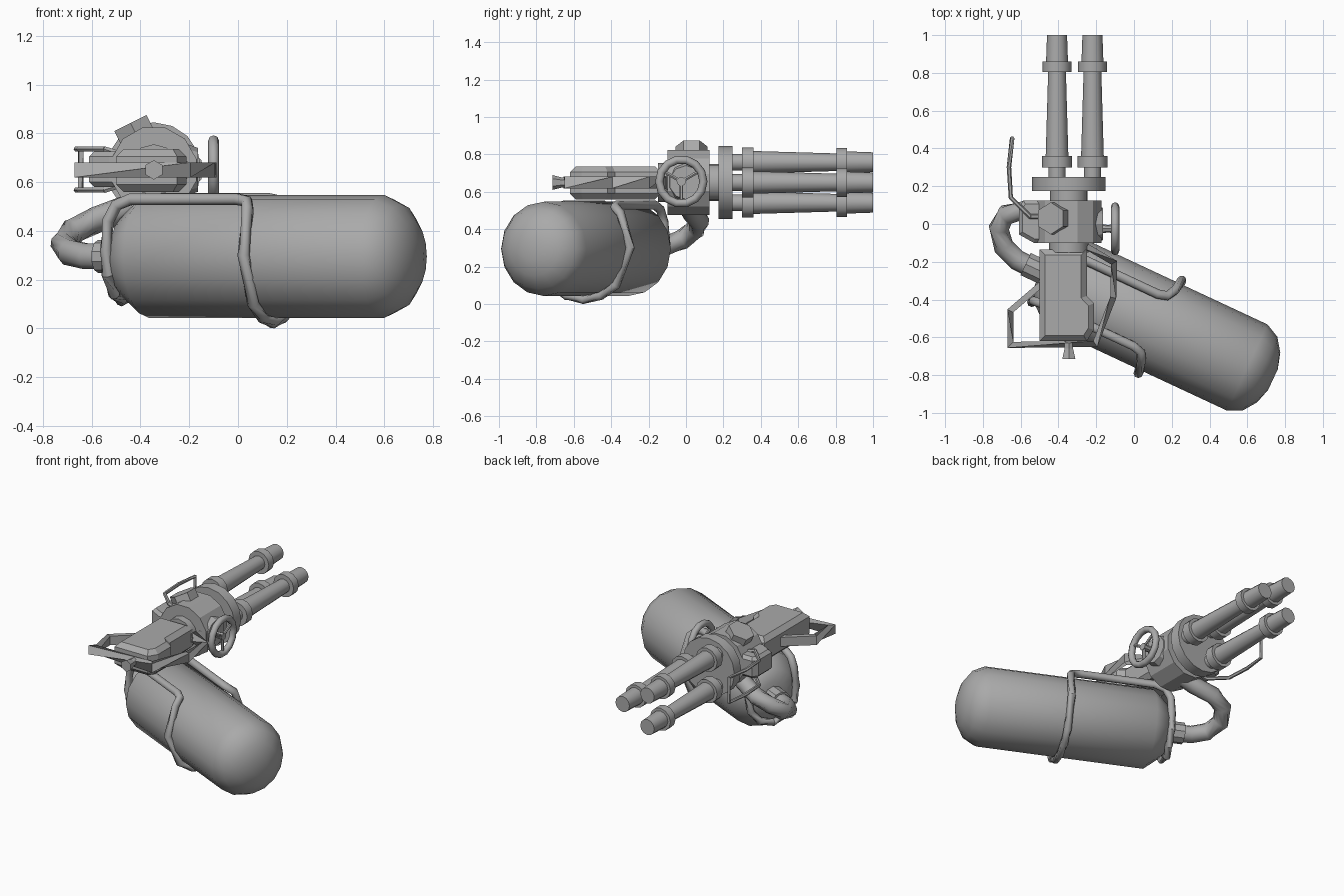
import bpy, bmesh, math
from mathutils import Vector, Matrix

if "Cube" in bpy.data.objects:
    bpy.data.objects.remove(bpy.data.objects["Cube"])

steel = bpy.data.materials.new("grey_steel")
steel.diffuse_color = (0.4, 0.4, 0.4, 1)
steel.use_nodes = True
steel.node_tree.nodes["Principled BSDF"].inputs["Base Color"].default_value = steel.diffuse_color


def finish(name, bm, smooth=True, angle=35):
    bmesh.ops.recalc_face_normals(bm, faces=bm.faces)
    me = bpy.data.meshes.new(name)
    bm.to_mesh(me)
    bm.free()
    me.materials.append(steel)
    ob = bpy.data.objects.new(name, me)
    bpy.context.collection.objects.link(ob)
    if smooth:
        bpy.ops.object.select_all(action='DESELECT')
        ob.select_set(True)
        bpy.context.view_layer.objects.active = ob
        bpy.ops.object.shade_smooth_by_angle(angle=math.radians(angle))
    return ob


def lathe(name, origin, axis, profile, sides=16, smooth=True, turn=0.0, angle=35):
    """Revolve (distance, radius) pairs about an axis and cap both ends."""
    axis = Vector(axis).normalized()
    u = Vector((0, 0, 1)) if abs(axis.z) < 0.9 else Vector((0, 1, 0))
    u = (u - axis * u.dot(axis)).normalized()
    w = axis.cross(u)
    bm = bmesh.new()
    rings = []
    for d, r in profile:
        rings.append([bm.verts.new(Vector(origin) + axis * d + r * (
            u * math.cos(turn + math.tau * i / sides) + w * math.sin(turn + math.tau * i / sides)))
            for i in range(sides)])
    for a, b in zip(rings, rings[1:]):
        for i in range(sides):
            j = (i + 1) % sides
            bm.faces.new((a[i], a[j], b[j], b[i]))
    bm.faces.new(rings[0])
    bm.faces.new(rings[-1])
    return finish(name, bm, smooth, angle)


def sweep(name, points, sx, sz=None, closed=False, sides=8, smooth=True):
    """Sweep a round (sx) or rectangular (sx by sz) section along points."""
    pts = [Vector(p) for p in points]
    n = len(pts)
    bm = bmesh.new()
    rings, ref = [], Vector((0, 0, 1))
    for i, p in enumerate(pts):
        a = pts[i - 1] if i or closed else p
        b = pts[(i + 1) % n] if i < n - 1 or closed else p
        din, dout = (p - a), (b - p)
        t = (din.normalized() + dout.normalized()).normalized()
        side = t.cross(ref)
        if side.length < 0.2:
            side = t.cross(Vector((1, 0, 0)))
        if rings and sz is None:
            side = prev - t * prev.dot(t)
        side.normalize()
        prev = side
        up = side.cross(t)
        if sz:
            cos = t.dot(dout.normalized() if dout.length else din.normalized())
            k = sx / max(cos, 0.5)
            sec = [(-k, -sz), (k, -sz), (k, sz), (-k, sz)]
        else:
            sec = [(sx * math.cos(math.tau * j / sides), sx * math.sin(math.tau * j / sides))
                   for j in range(sides)]
        rings.append([bm.verts.new(p + side * x + up * y) for x, y in sec])
    m = len(rings[0])
    for i in range(n if closed else n - 1):
        a, b = rings[i], rings[(i + 1) % n]
        # match the closest corner so a closed sweep joins without a twist
        off = min(range(m), key=lambda o: (a[0].co - b[o].co).length)
        for j in range(m):
            bm.faces.new((a[j], a[(j + 1) % m], b[(j + 1 + off) % m], b[(j + off) % m]))
    if not closed:
        bm.faces.new(rings[0])
        bm.faces.new(rings[-1])
    return finish(name, bm, smooth, 50)


def prism(name, outline, z0, z1, bevel=0.0):
    """Extrude an (x, y) outline upward, with optional chamfer on the top and bottom rims."""
    bm = bmesh.new()
    face = bm.faces.new([bm.verts.new((x, y, z0)) for x, y in outline])
    res = bmesh.ops.extrude_face_region(bm, geom=[face])
    for v in res["geom"]:
        if isinstance(v, bmesh.types.BMVert):
            v.co.z = z1
    if bevel:
        edges = [e for e in bm.edges if abs(e.verts[0].co.z - e.verts[1].co.z) < 1e-6]
        bmesh.ops.bevel(bm, geom=edges, offset=bevel, segments=1, affect='EDGES')
    return finish(name, bm, False)


# tank frame: s along the tank, v across it, z up
AX, NX = Vector((0.906, -0.423, 0)), Vector((0.423, 0.906, 0))


def tank(s, v, z):
    return AX * s + NX * (v - 0.435) + Vector((0, 0, z))


# tank with domed end and chamfered rear
lathe("tank", tank(0, 0, 0.295), AX,
      [(-0.33, 0.10), (-0.30, 0.17), (-0.20, 0.252), (0.865, 0.252), (0.94, 0.215),
       (0.99, 0.145), (1.015, 0.06)], 16, angle=55)
lathe("tank_outlet", tank(0, 0, 0.295), AX, [(-0.43, 0.068), (-0.31, 0.068)], 10)

# tube cradle round the tank, mirrored across its axis
half = [(-0.325, 0.0, 0.115), (-0.315, 0.09, 0.14), (-0.315, 0.155, 0.22), (-0.315, 0.17, 0.32),
        (-0.31, 0.16, 0.44), (-0.275, 0.155, 0.505), (-0.21, 0.152, 0.53), (0.27, 0.152, 0.53),
        (0.32, 0.165, 0.52), (0.345, 0.21, 0.485), (0.355, 0.272, 0.30), (0.36, 0.19, 0.10),
        (0.36, 0.10, 0.045), (0.36, 0.0, 0.024)]
loop = half + [(s, -v, z) for s, v, z in reversed(half[1:-1])]
sweep("tank_cradle", [tank(*p) for p in loop], 0.025, closed=True)

# feed hose from the tank to the housing
sweep("feed_hose", [(-0.55, -0.225, 0.295), (-0.62, -0.19, 0.295), (-0.69, -0.12, 0.31),
                    (-0.715, -0.02, 0.345), (-0.675, 0.05, 0.40), (-0.58, 0.07, 0.445),
                    (-0.46, 0.03, 0.49), (-0.38, 0.01, 0.53)], 0.055, sides=10)

# housing with side block, bolt and wheel boss
CX, CZ = -0.345, 0.65
lathe("housing", (CX, 0, CZ), (0, 1, 0), [(-0.10, 0.18), (0.125, 0.18)], 12, False, math.pi / 12)
prism("side_block", [(-0.45, -0.10), (-0.53, -0.10), (-0.61, -0.055), (-0.61, 0.09),
                     (-0.585, 0.125), (-0.45, 0.125)], 0.58, 0.725, 0.02)
lathe("top_bolt", (CX, 0.03, CZ), (-0.45, 0, 0.9), [(0.14, 0.085), (0.215, 0.085)], 6, False, math.pi / 6)
lathe("wheel_boss", (0, 0, CZ), (1, 0, 0), [(-0.22, 0.11), (-0.165, 0.09)], 10, False)

# handwheel
HUB = Vector((-0.10, -0.025, 0.655))
ring = [HUB + Vector((0, 0.118 * math.cos(math.tau * i / 14), 0.118 * math.sin(math.tau * i / 14)))
        for i in range(14)]
sweep("handwheel_rim", ring, 0.022, closed=True)
for i in range(3):
    a = math.pi / 2 + math.tau * i / 3 + 1.05
    sweep(f"handwheel_spoke_{i + 1}",
          [HUB, HUB + Vector((0, 0.115 * math.cos(a), 0.115 * math.sin(a)))], 0.010, sides=6)
lathe("handwheel_shaft", HUB, (1, 0, 0), [(-0.10, 0.03), (-0.04, 0.02), (0.01, 0.025)], 8)

# barrel carrier
lathe("barrel_carrier", (CX, 0, CZ), (0, 1, 0),
      [(0.10, 0.10), (0.175, 0.10), (0.175, 0.195), (0.248, 0.195)], 16)

# three barrels with collars
for i in range(3):
    a = math.tau * i / 3
    lathe(f"barrel_{i + 1}", (CX + 0.125 * math.cos(a), 0, CZ + 0.125 * math.sin(a)), (0, 1, 0),
          [(0.24, 0.045), (0.30, 0.045), (0.30, 0.08), (0.36, 0.08), (0.36, 0.06), (0.805, 0.047),
           (0.805, 0.077), (0.86, 0.077), (0.86, 0.058), (1.0, 0.053)], 12)

# receiver with a bulge on its right side
prism("receiver", [(-0.50, -0.135), (-0.50, -0.62), (-0.25, -0.62), (-0.212, -0.56),
                   (-0.212, -0.42), (-0.25, -0.38), (-0.25, -0.135)], 0.56, 0.735, 0.03)
lathe("receiver_neck", (CX, 0, CZ), (0, 1, 0), [(-0.15, 0.105), (-0.09, 0.105)], 12)

# flat guard rail round the receiver
sweep("guard_rail", [(-0.25, -0.12, CZ), (-0.105, -0.205, CZ), (-0.11, -0.39, CZ), (-0.205, -0.635, CZ),
                     (-0.655, -0.64, CZ), (-0.655, -0.46, CZ), (-0.48, -0.31, CZ)],
      0.016, 0.031, smooth=False)
lathe("rear_knob", (CX, 0, CZ), (0, 1, 0), [(-0.715, 0.04), (-0.66, 0.026), (-0.61, 0.026)], 6, False)

# carrying handle, a bent loop beside the barrels
leg = [(-0.545, 0.035), (-0.652, 0.14), (-0.662, 0.30), (-0.645, 0.455)]
sweep("side_handle", [(x, y, 0.735) for x, y in leg] + [(x, y, 0.567) for x, y in reversed(leg)],
      0.012, sides=6)
for z in (0.735, 0.567):
    sweep("handle_mount", [(-0.55, 0.04, z), (-0.47, 0.04, z + (CZ - z) * 0.3)], 0.014, sides=6)
